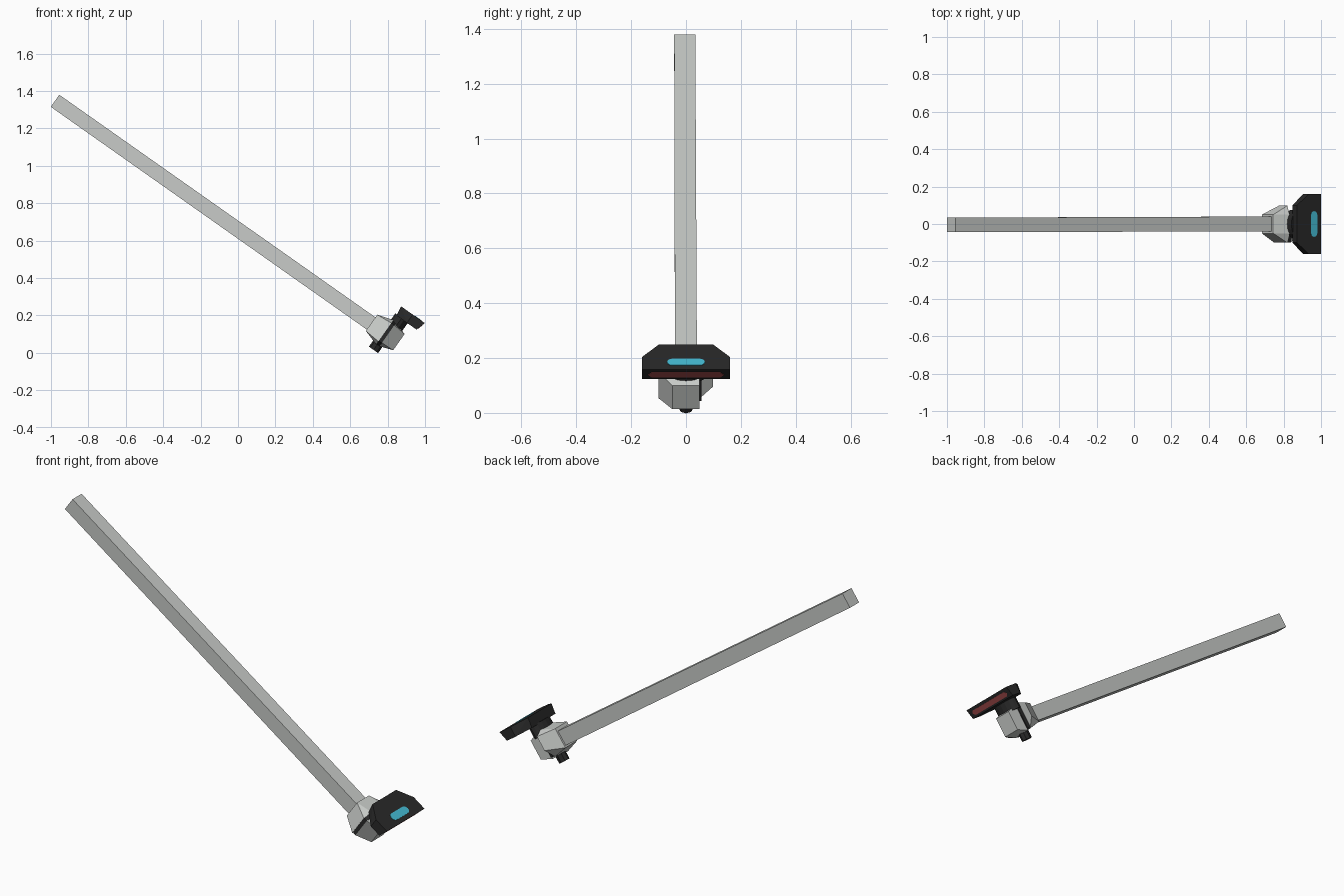
import bpy, bmesh, math
from mathutils import Matrix, Vector

if "Cube" in bpy.data.objects:
    bpy.data.objects.remove(bpy.data.objects["Cube"])

# Tilted tool frame: local x runs down the shaft, y sideways, z out through the plate
ORIGIN = Vector((0.785, 0.0, 0.11))
TILT = Matrix.Translation(ORIGIN) @ Matrix.Rotation(math.radians(35.2), 4, 'Y')


def material(name, rgb):
    m = bpy.data.materials.new(name)
    m.diffuse_color = (*rgb, 1)
    m.use_nodes = True
    m.node_tree.nodes["Principled BSDF"].inputs["Base Color"].default_value = m.diffuse_color
    return m


GREY = material("light grey", (0.58, 0.60, 0.58))
BLACK = material("black", (0.022, 0.022, 0.022))
CYAN = material("cyan", (0.06, 0.50, 0.66))
RED = material("dull red", (0.36, 0.07, 0.07))


def finish(bm, name, mat):
    bmesh.ops.recalc_face_normals(bm, faces=bm.faces)
    me = bpy.data.meshes.new(name)
    bm.to_mesh(me)
    bm.free()
    me.materials.append(mat)
    ob = bpy.data.objects.new(name, me)
    ob.matrix_world = TILT
    bpy.context.collection.objects.link(ob)
    return ob


def hull(name, points, mat):
    """Convex solid around a few points."""
    bm = bmesh.new()
    for p in points:
        bm.verts.new(p)
    bmesh.ops.convex_hull(bm, input=bm.verts)
    bmesh.ops.dissolve_limit(bm, angle_limit=0.01, verts=bm.verts, edges=bm.edges)
    return finish(bm, name, mat)


def section(d, ring):
    """Cross-section of (y, z) points at distance d along the shaft."""
    return [(d, y, z) for y, z in ring]


def rect(y0, y1, z0, z1):
    return [(y0, z0), (y1, z0), (y1, z1), (y0, z1)]


def cylinder(name, d, z0, z1, rx, ry, sides, mat):
    bm = bmesh.new()
    bmesh.ops.create_cone(bm, cap_ends=True, segments=sides, radius1=1, radius2=1, depth=1,
                          matrix=Matrix.Translation((d, 0, (z0 + z1) / 2))
                          @ Matrix.Diagonal((rx, ry, z1 - z0, 1)))
    return finish(bm, name, mat)


# Long square shaft
hull("shaft", section(-2.154, rect(-0.043, 0.034, -0.045, 0.034))
     + section(-0.06, rect(-0.04, 0.04, -0.044, 0.036)), GREY)

# Faceted head: rear half flares to both sides, front half is narrower on the +y side
end = rect(-0.05, 0.05, -0.053, 0.053)
hull("head_rear", section(-0.087, end)
     + section(0.0, [(-0.1, -0.06), (-0.1, 0.06), (-0.05, 0.08), (0.05, 0.08),
                     (0.098, 0.06), (0.098, -0.018), (0.05, -0.07), (-0.05, -0.08)]), GREY)
hull("head_front", section(0.02, [(-0.1, -0.055), (-0.1, 0.06), (-0.05, 0.075),
                                  (0.05, 0.075), (0.05, -0.075), (-0.05, -0.078)])
     + section(0.092, end), GREY)

# Dark seam between the halves, and the pin through the head
hull("seam_plate", [p for d in (-0.002, 0.022) for p in
                    section(d, [(-0.098, -0.056), (-0.098, 0.06), (-0.05, 0.077),
                                (0.056, 0.077), (0.056, -0.065), (-0.05, -0.077)])], BLACK)
cylinder("pin", 0.005, -0.112, 0.06, 0.03, 0.026, 8, BLACK)
cylinder("neck", 0.03, 0.05, 0.115, 0.042, 0.075, 16, BLACK)

# Visor plate with two clipped corners and an undercut front edge
top = [(-0.009, 0.1), (0.068, 0.16), (0.147, 0.16)]
bottom = [(0.0, 0.1), (0.068, 0.16), (0.13, 0.16)]
hull("visor_plate", [(d, s * y, z) for ring, z in ((top, 0.163), (bottom, 0.109))
                     for d, y in ring for s in (-1, 1)], BLACK)

# Rounded cyan window on top of the plate
outline = []
for side in (1, -1):
    for i in range(7):
        a = math.pi * i / 6
        outline.append((0.102 + side * 0.021 * math.cos(a),
                        side * (0.048 + 0.021 * math.sin(a))))
hull("window", [(d, y, z) for z in (0.160, 0.165) for d, y in outline], CYAN)

# Red strip set on the undercut edge
low, high = Vector((0.13, 0, 0.109)), Vector((0.147, 0, 0.163))
out = Vector((0.954, 0, -0.300))
strip = []
for t, half in ((0.2, 0.125), (0.45, 0.138), (0.7, 0.125)):
    for k in (-0.003, 0.002):
        p = low.lerp(high, t) + out * k
        strip += [(p.x, half, p.z), (p.x, -half, p.z)]
hull("red_strip", strip, RED)
